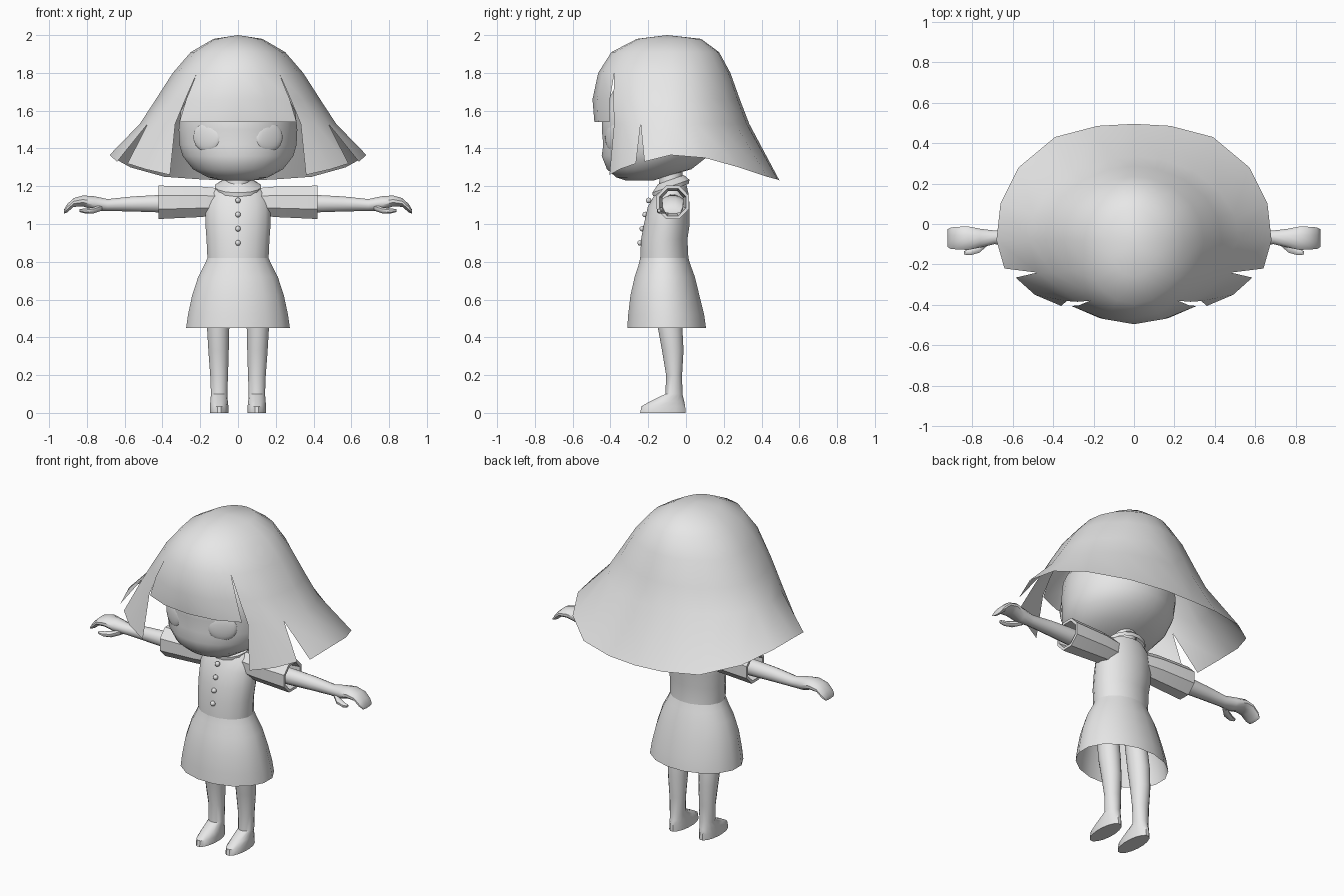
import bpy, bmesh, math
from mathutils import Matrix, Vector

cube = bpy.data.objects.get("Cube")
if cube:
    bpy.data.objects.remove(cube)

mat = bpy.data.materials.new("plain_grey")
mat.use_nodes = True
mat.diffuse_color = (0.8, 0.8, 0.8, 1)
mat.node_tree.nodes["Principled BSDF"].inputs["Base Color"].default_value = (0.8, 0.8, 0.8, 1)


def finish(bm, name, angle=40):
    bmesh.ops.remove_doubles(bm, verts=bm.verts, dist=0.0005)
    bmesh.ops.recalc_face_normals(bm, faces=bm.faces)
    me = bpy.data.meshes.new(name)
    bm.to_mesh(me)
    bm.free()
    me.materials.append(mat)
    ob = bpy.data.objects.new(name, me)
    bpy.context.collection.objects.link(ob)
    bpy.ops.object.select_all(action='DESELECT')
    ob.select_set(True)
    bpy.context.view_layer.objects.active = ob
    bpy.ops.object.shade_smooth_by_angle(angle=math.radians(angle))
    return ob


def loft(name, rings, n=16, along='Z', caps=(True, True), side=1, tilt=0, angle=40):
    """Z rings: height, x centre, x radius, front y, back y.
    X rings: x, y centre, y radius, low z, high z."""
    bm = bmesh.new()
    loops = []
    for h, c, r, lo, hi in rings:
        loop = []
        for i in range(n):
            a = 2 * math.pi * (i + 0.5) / n
            p = c + r * math.sin(a)
            q = (lo + hi) / 2 - (hi - lo) / 2 * math.cos(a)
            co = Vector((p, q, h)) if along == 'Z' else Vector((h, p, q))
            co.z += tilt * (co.y + 0.08)
            co.x *= side
            loop.append(bm.verts.new(co))
        loops.append(loop)
    for a, b in zip(loops, loops[1:]):
        for i in range(n):
            j = (i + 1) % n
            bm.faces.new((a[i], a[j], b[j], b[i]))
    if caps[0]:
        bm.faces.new(loops[0])
    if caps[1]:
        bm.faces.new(loops[-1])
    return finish(bm, name, angle)


def ball(name, loc, scale, turn=0, seg=16):
    bm = bmesh.new()
    m = Matrix.Translation(loc) @ Matrix.Rotation(turn, 4, 'Z') @ Matrix.Diagonal((*scale, 1))
    bmesh.ops.create_uvsphere(bm, u_segments=seg, v_segments=seg // 2, radius=1, matrix=m)
    return finish(bm, name, 60)


# Hair: dome rings (height, half width, front, back) ending in separate lock tips
HAIR = [(1.98, .13, -.26, .08), (1.91, .25, -.395, .175), (1.8, .345, -.465, .235),
        (1.66, .435, -.495, .285), (1.53, .52, -.49, .335)]


def dome(row, deg):
    z, w, front, back = HAIR[row]
    a, cy = math.radians(deg), -0.08
    depth = cy - front if deg < 90 else back - cy
    return Vector((w * math.sin(a), cy - depth * math.cos(a), z))


# Each panel: ring count, then angle and tip of every column
FRINGE = (4, [(0, (0, -.485, 1.54)), (20, (.17, -.465, 1.54)), (39, (.31, -.405, 1.54))])
LOCK = (5, [(39, (.36, -.405, 1.26)), (52, (.49, -.35, 1.29)), (67, (.585, -.265, 1.32))])
BACK = (5, [(67, (.64, -.22, 1.33)), (90, (.68, -.08, 1.365)), (108, (.66, .1, 1.35)),
            (125, (.57, .28, 1.3)), (145, (.39, .43, 1.25)), (165, (.18, .485, 1.235)),
            (180, (0, .495, 1.23))])
bm = bmesh.new()
for side in (1, -1):
    for panel in (FRINGE, LOCK, BACK):
        rows, cols = panel
        grid = []
        for k, (deg, tip) in enumerate(cols):
            pts = [Vector((0, -.1, 2))] + [dome(r, deg) for r in range(rows)] + [Vector(tip)]
            if panel is LOCK and k == 0:
                for p in pts[4:-1]:
                    p += Vector((.005, .018, 0))
            grid.append([bm.verts.new((p.x * side, p.y, p.z)) for p in pts])
        for a, b in zip(grid, grid[1:]):
            bm.faces.new((a[0], a[1], b[1]))
            for i in range(1, len(a) - 1):
                bm.faces.new((a[i], a[i + 1], b[i + 1], b[i]))
finish(bm, "hair", 50)

# Head with rounded cheeks
loft("head", [(1.23, 0, .08, -.32, -.17), (1.247, 0, .16, -.37, -.12), (1.29, 0, .24, -.42, .03),
              (1.36, 0, .295, -.448, .12), (1.42, 0, .312, -.44, .16), (1.5, 0, .316, -.448, .18),
              (1.6, 0, .305, -.445, .18), (1.7, 0, .25, -.39, .12), (1.77, 0, .14, -.28, .04)],
     n=28, angle=60)
loft("neck", [(1.15, 0, .065, -.145, -.015), (1.32, 0, .06, -.14, -.02)])
loft("collar", [(1.235, 0, .065, -.15, -.01), (1.2, 0, .125, -.18, .02), (1.18, 0, .122, -.177, .017)],
     caps=(False, False), tilt=0.35)

# Dress
loft("bodice", [(.82, 0, .165, -.245, .015), (.92, 0, .17, -.24, .01), (1.0, 0, .176, -.225, .022),
                (1.09, 0, .175, -.205, .022), (1.16, 0, .16, -.165, .015), (1.205, 0, .11, -.14, .005)])
loft("skirt", [(.45, 0, .28, -.315, .11), (.52, 0, .27, -.31, .1), (.62, 0, .248, -.298, .075),
               (.72, 0, .215, -.275, .05), (.78, 0, .183, -.255, .028), (.82, 0, .165, -.245, .015)],
     caps=(False, False))
for i, y in enumerate((-.198, -.216, -.231, -.243)):
    ball("button_%d" % (i + 1), (0, y, 1.125 - .075 * i), (.015, .015, .015), seg=10)

# Paired parts
for side, tag in ((1, "left"), (-1, "right")):
    ball(tag + "_eye", (.165 * side, -.386, 1.46), (.082, .018, .075), turn=side * .5, seg=20)
    loft(tag + "_sleeve", [(.1, -.07, .07, 1.04, 1.195), (.2, -.07, .085, 1.03, 1.205),
                           (.405, -.07, .092, 1.02, 1.21), (.42, -.07, .092, 1.02, 1.21),
                           (.42, -.07, .075, 1.037, 1.193), (.3, -.07, .06, 1.05, 1.18)],
         n=8, along='X', caps=(True, False), side=side)
    loft(tag + "_arm", [(.2, -.07, .05, 1.055, 1.16), (.42, -.07, .047, 1.06, 1.155),
                        (.56, -.068, .042, 1.065, 1.147), (.69, -.066, .035, 1.068, 1.133),
                        (.76, -.07, .048, 1.07, 1.148), (.82, -.07, .06, 1.092, 1.152),
                        (.87, -.07, .058, 1.09, 1.138), (.905, -.07, .055, 1.06, 1.105),
                        (.922, -.07, .045, 1.055, 1.075)],
         n=12, along='X', side=side)
    loft(tag + "_thumb", [(.72, -.085, .02, 1.07, 1.105), (.765, -.12, .024, 1.055, 1.09),
                          (.81, -.138, .018, 1.055, 1.083), (.84, -.143, .009, 1.063, 1.08)],
         n=8, along='X', side=side)
    loft(tag + "_leg", [(0, .1, .05, -.245, 0), (.035, .1, .05, -.238, -.002),
                        (.062, .1, .047, -.19, -.008), (.1, .1, .044, -.11, -.018),
                        (.2, .1, .048, -.106, -.02), (.33, .103, .055, -.128, -.012),
                        (.45, .105, .06, -.15, -.018), (.7, .1, .06, -.18, -.05)],
         n=16, side=side)
